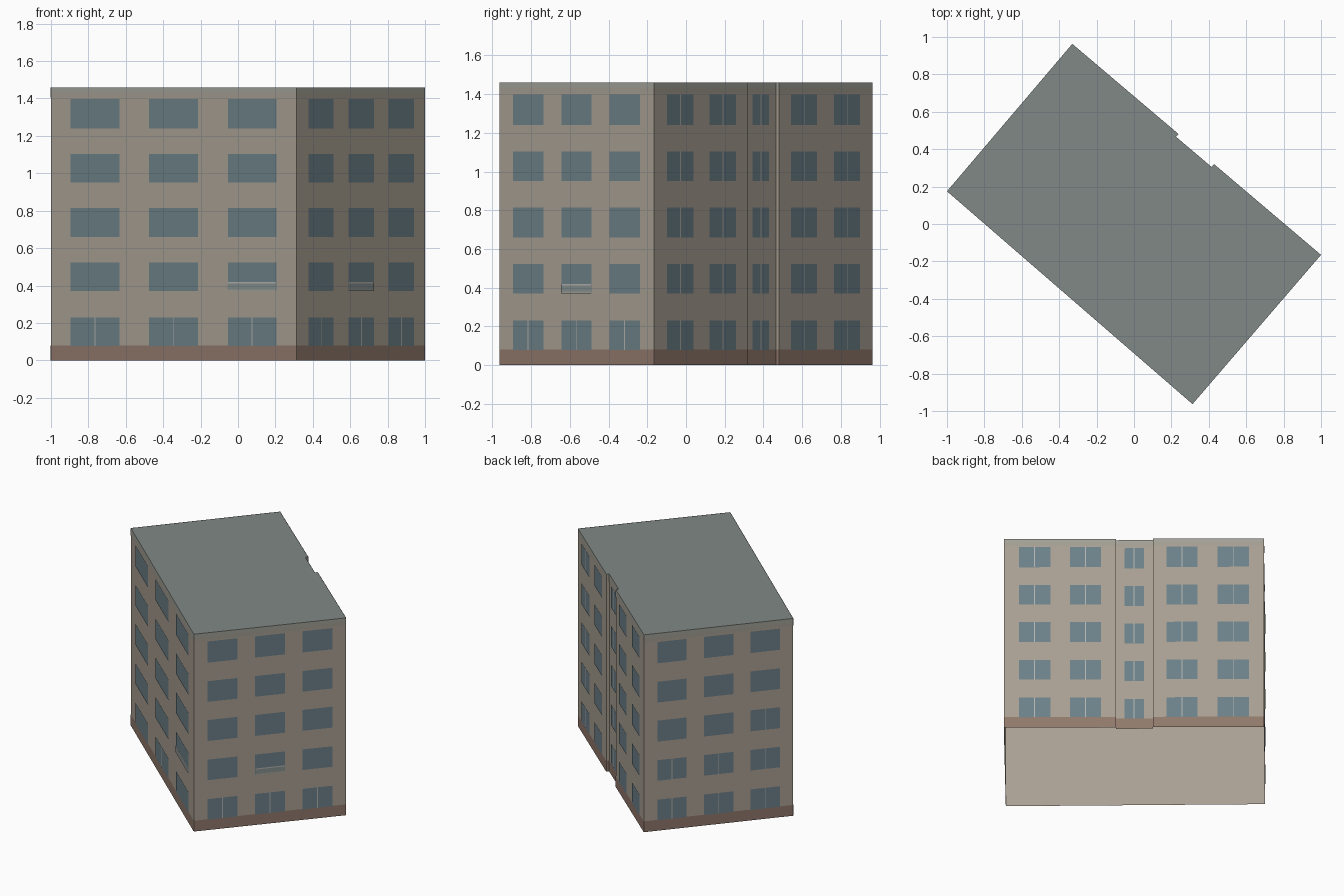
import bpy, bmesh
from mathutils import Vector

if "Cube" in bpy.data.objects:
    bpy.data.objects.remove(bpy.data.objects["Cube"])


def material(name, rgb):
    m = bpy.data.materials.new(name)
    m.diffuse_color = (*rgb, 1)
    m.use_nodes = True
    m.node_tree.nodes["Principled BSDF"].inputs["Base Color"].default_value = m.diffuse_color
    return m


WALL = material("plaster", (0.40, 0.35, 0.29))
BASE = material("plinth_brown", (0.28, 0.19, 0.15))
GLASS = material("glass_blue", (0.15, 0.22, 0.25))
ROOF = material("roof_grey", (0.22, 0.25, 0.24))
TRIM = material("trim_grey", (0.36, 0.36, 0.32))
CORNICE = material("cornice_grey", (0.37, 0.34, 0.29))
PANEL = material("balcony_grey", (0.24, 0.28, 0.28))
RAIL = material("rail_light", (0.45, 0.45, 0.42))

# Footprint corners, counter-clockwise seen from above
A, B, C, D = (Vector((x, y, 0)) for x, y in
              ((-1, 0.175), (0.313, -0.963), (1, -0.165), (-0.33, 0.963)))
UP = Vector((0, 0, 1))
HEIGHT = 1.46


def outward(p, q):
    return (q - p).normalized().cross(UP)


# Shallow recess in the back right wall
inset = outward(C, D) * -0.02
N1, N2 = C.lerp(D, 0.43), C.lerp(D, 0.573)
R1, R2 = N1 + inset, N2 + inset
FOOTPRINT = [A, B, C, N1, R1, R2, N2, D]
SIDES = list(zip(FOOTPRINT, FOOTPRINT[1:] + FOOTPRINT[:1]))


def finish(name, bm, mat):
    bmesh.ops.remove_doubles(bm, verts=bm.verts[:], dist=1e-5)
    me = bpy.data.meshes.new(name)
    bm.to_mesh(me)
    bm.free()
    me.materials.append(mat)
    ob = bpy.data.objects.new(name, me)
    bpy.context.collection.objects.link(ob)


def panel(bm, p, q, f0, f1, z0, z1, off):
    # Flat rectangle on the wall p-q, between fractions f0 and f1
    n = outward(p, q) * off
    a, b = p.lerp(q, f0) + n, p.lerp(q, f1) + n
    bm.faces.new([bm.verts.new(v) for v in
                  (a + UP * z0, b + UP * z0, b + UP * z1, a + UP * z1)])


def wall_band(name, z0, z1, mat, off=0.0):
    # Ring of panels all the way round the building
    bm = bmesh.new()
    for p, q in SIDES:
        panel(bm, p, q, 0, 1, z0, z1, off)
    finish(name, bm, mat)


# Shell, open underneath, with thin bands laid over it
wall_band("walls", 0, HEIGHT, WALL)
wall_band("plinth", 0, 0.08, BASE, 0.0015)
wall_band("cornice", 1.405, 1.435, CORNICE, 0.0015)
wall_band("parapet_band", 1.435, HEIGHT, TRIM, 0.0015)

roof = bmesh.new()
roof.faces.new([roof.verts.new(p + UP * HEIGHT) for p in FOOTPRINT])
finish("roof", roof, ROOF)

ROWS = [(0.078, 0.23), (0.37, 0.522), (0.66, 0.815), (0.95, 1.103), (1.24, 1.397)]


def windows(name, p, q, columns, split):
    # split(row, column) tells which windows have a centre mullion
    glass, bars = bmesh.new(), bmesh.new()
    half = 0.003 / (q - p).length
    for r, (z0, z1) in enumerate(ROWS):
        for c, (f0, f1) in enumerate(columns):
            panel(glass, p, q, f0, f1, z0, z1, 0.003)
            if split(r, c):
                mid = (f0 + f1) / 2
                panel(bars, p, q, mid - half, mid + half, z0, z1, 0.0045)
    finish(name + "_windows", glass, GLASS)
    finish(name + "_mullions", bars, RAIL)


THREE = [(0.09, 0.286), (0.402, 0.598), (0.714, 0.91)]
FOUR = [(0.058, 0.178), (0.253, 0.373), (0.625, 0.745), (0.822, 0.942)]
windows("front_left", A, B, [(0.082, 0.28), (0.401, 0.6), (0.722, 0.92)],
        lambda r, c: r == 0)
windows("front_right", B, C, THREE, lambda r, c: r == 0)
windows("back_right", C, D, FOUR, lambda r, c: True)
windows("recess", R1, R2, [(0.23, 0.76)], lambda r, c: True)
windows("back_left", D, A, THREE, lambda r, c: r < 2 or (r == 2 and c == 2))

# Flat balcony railings just in front of two first-floor windows
for name, p, q, f0, f1 in (("front_left", A, B, 0.722, 0.92),
                           ("front_right", B, C, 0.402, 0.598)):
    for part, z0, z1, mat in (("lower_rail", 0.37, 0.38, TRIM),
                              ("panel", 0.38, 0.412, PANEL),
                              ("top_rail", 0.412, 0.42, RAIL)):
        bm = bmesh.new()
        panel(bm, p, q, f0, f1, z0, z1, 0.006)
        finish(f"{name}_balcony_{part}", bm, mat)
